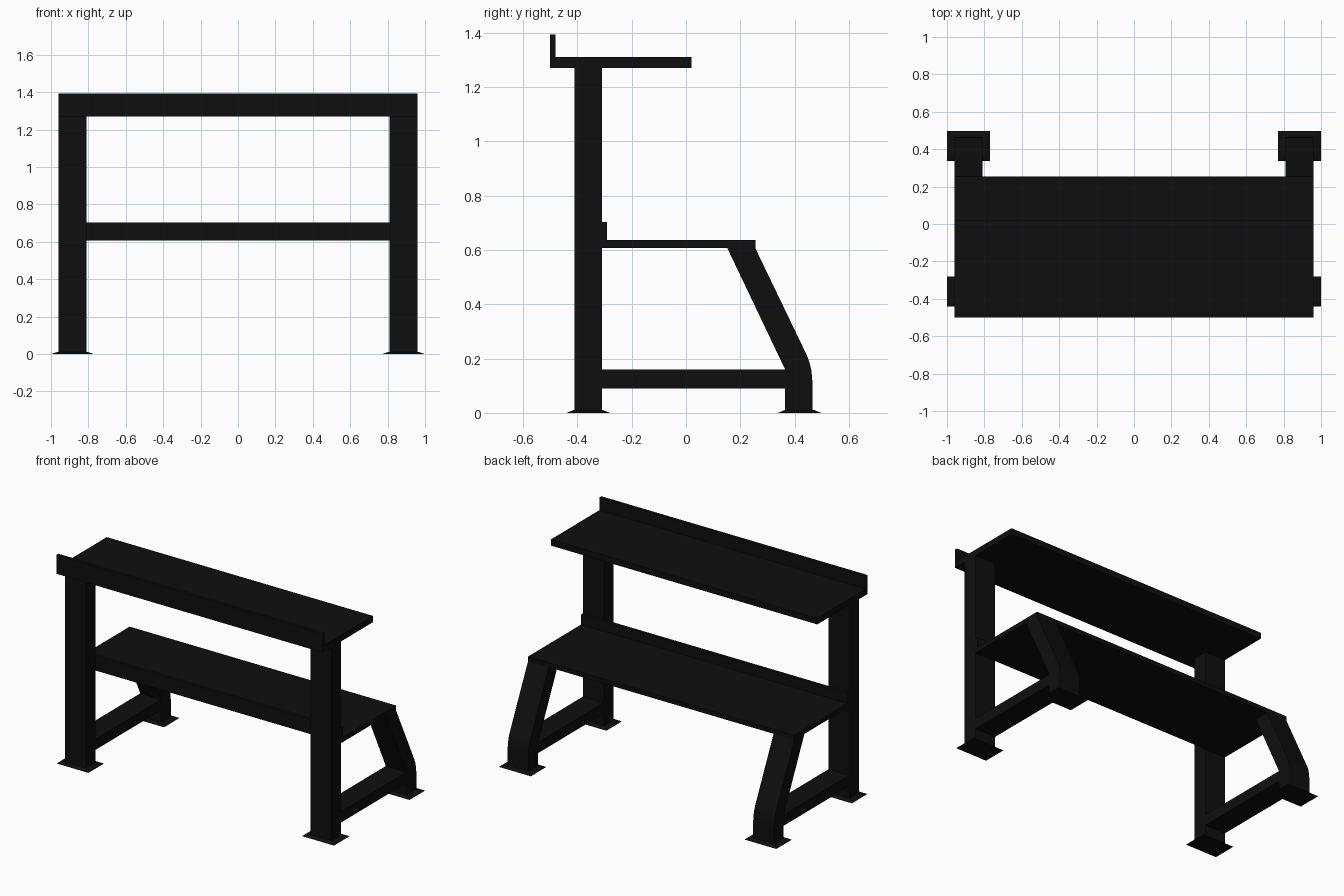
import bpy
import bmesh

default = bpy.data.objects.get("Cube")
if default:
    bpy.data.objects.remove(default, do_unlink=True)

# Single powder-coat colour
black = bpy.data.materials.new("matte_black")
black.use_nodes = True
black.diffuse_color = (0.0045, 0.0045, 0.0045, 1)
black.node_tree.nodes["Principled BSDF"].inputs["Base Color"].default_value = black.diffuse_color


def finish(name, bm):
    bmesh.ops.recalc_face_normals(bm, faces=bm.faces)
    mesh = bpy.data.meshes.new(name)
    bm.to_mesh(mesh)
    bm.free()
    mesh.materials.append(black)
    obj = bpy.data.objects.new(name, mesh)
    bpy.context.collection.objects.link(obj)
    return obj


def extrude_x(name, profile, x0, x1):
    """Extrude a closed (y, z) profile along x."""
    bm = bmesh.new()
    face = bm.faces.new([bm.verts.new((x0, y, z)) for y, z in profile])
    ext = bmesh.ops.extrude_face_region(bm, geom=[face])
    moved = [v for v in ext["geom"] if isinstance(v, bmesh.types.BMVert)]
    bmesh.ops.translate(bm, verts=moved, vec=(x1 - x0, 0, 0))
    return finish(name, bm)


def rect(y0, y1, z0, z1):
    return [(y0, z0), (y1, z0), (y1, z1), (y0, z1)]


def shelf(name, y0, y1, z0, z_top, z_lip, lip):
    """Flat shelf with an upturned front lip, as one L-shaped profile."""
    profile = [(y0, z0), (y1, z0), (y1, z_top), (y0 + lip, z_top),
               (y0 + lip, z_lip), (y0, z_lip)]
    return extrude_x(name, profile, -OUTER, OUTER)


def foot(name, xc, yc):
    """Thin floor plate with sloping edges."""
    bm = bmesh.new()
    bmesh.ops.create_cube(bm, size=1)
    for v in bm.verts:
        top = v.co.z > 0
        sx, sy = (0.17, 0.11) if top else (0.23, 0.16)
        v.co = (xc + v.co.x * sx, yc + v.co.y * sy, 0.01 if top else 0)
    return finish(name, bm)


INNER, OUTER = 0.81, 0.96

# Shelves
shelf("upper_shelf", -0.5, 0.02, 1.27, 1.31, 1.393, 0.02)
shelf("lower_shelf", -0.31, 0.255, 0.607, 0.637, 0.703, 0.02)

# Back leg: upright foot section bending forward up to the lower shelf
leg_profile = [(0.365, 0), (0.465, 0), (0.465, 0.12), (0.462, 0.155),
               (0.455, 0.185), (0.445, 0.212), (0.255, 0.607),
               (0.152, 0.607), (0.365, 0.16)]

# End frames
for side, s in (("left", 1), ("right", -1)):
    x0, x1 = s * INNER, s * OUTER
    extrude_x("front_post_" + side, rect(-0.41, -0.31, 0, 1.27), x0, x1)
    extrude_x("back_leg_" + side, leg_profile, x0, x1)
    extrude_x("cross_bar_" + side, rect(-0.31, 0.365, 0.09, 0.16), x0, x1)
    foot("front_foot_" + side, s * 0.885, -0.36)
    foot("back_foot_" + side, s * 0.885, 0.418)
